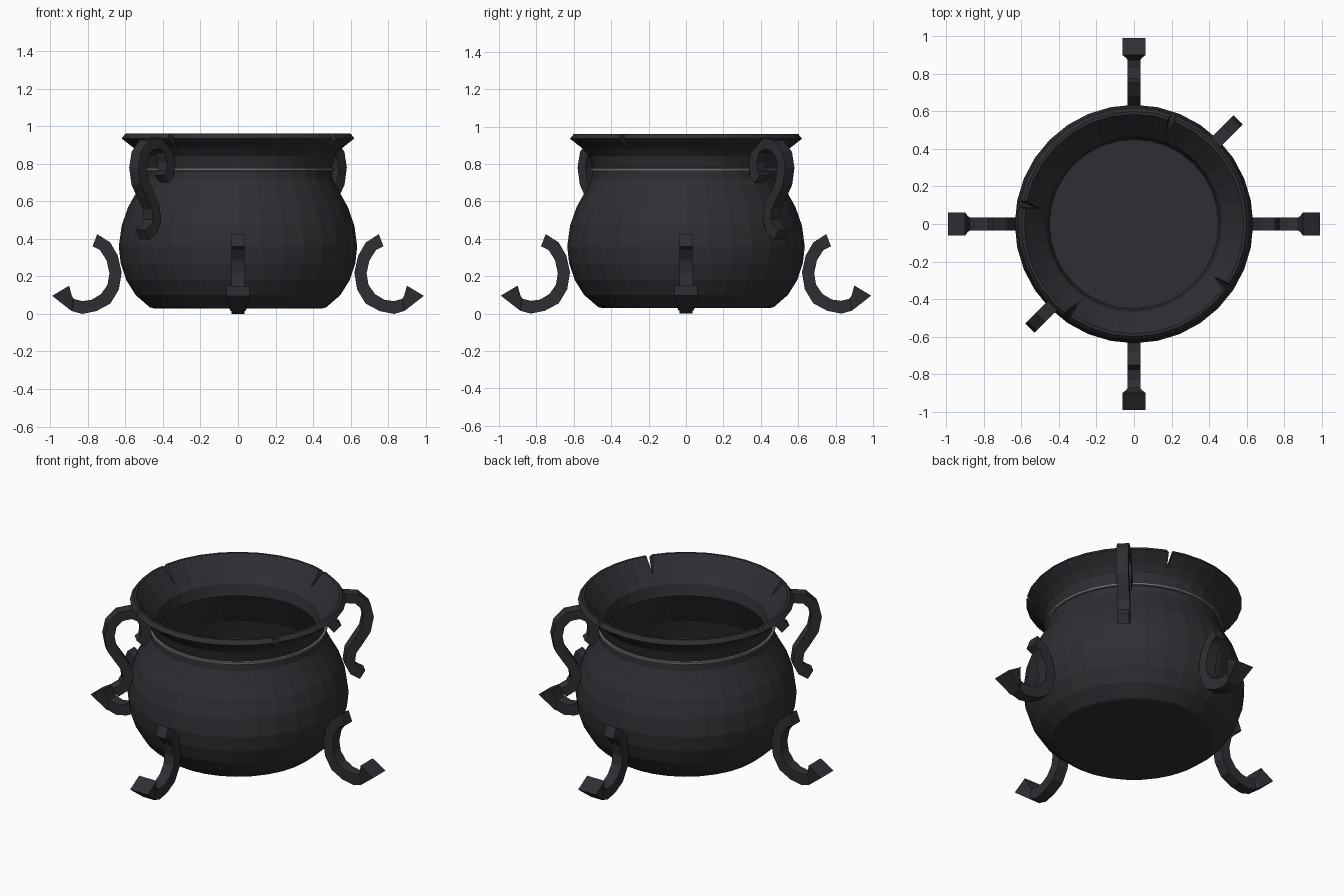
import bpy, bmesh, math
from mathutils import Matrix, Vector

if "Cube" in bpy.data.objects:
    bpy.data.objects.remove(bpy.data.objects["Cube"])


def material(name, rgb):
    m = bpy.data.materials.new(name)
    m.diffuse_color = (*rgb, 1)
    m.use_nodes = True
    m.node_tree.nodes["Principled BSDF"].inputs["Base Color"].default_value = m.diffuse_color
    return m


IRON = material("dark_iron", (0.03, 0.027, 0.033))
STEEL = material("worn_edge", (0.16, 0.16, 0.16))
SEGS = 32


def finish(name, bm, mat):
    bmesh.ops.recalc_face_normals(bm, faces=bm.faces)
    me = bpy.data.meshes.new(name)
    bm.to_mesh(me)
    bm.free()
    me.materials.append(mat)
    ob = bpy.data.objects.new(name, me)
    bpy.context.collection.objects.link(ob)
    return ob


def lathe(name, profile, mat, closed=False):
    """Revolve (radius, z) points around the z axis."""
    bm = bmesh.new()
    rings = []
    for r, z in profile:
        rings.append([bm.verts.new((r * math.cos(math.tau * i / SEGS),
                                    r * math.sin(math.tau * i / SEGS), z))
                      for i in range(SEGS)])
    pairs = list(zip(rings, rings[1:]))
    if closed:
        pairs.append((rings[-1], rings[0]))
    else:
        bm.faces.new(rings[0])
        bm.faces.new(rings[-1])
    for a, b in pairs:
        for i in range(SEGS):
            j = (i + 1) % SEGS
            bm.faces.new((a[i], a[j], b[j], b[i]))
    return finish(name, bm, mat)


def strap(name, sections, angle, mat):
    """Bar in a radial plane; sections are (outer point, inner point, half width)."""
    bm = bmesh.new()
    rings = []
    for (r0, z0), (r1, z1), w in sections:
        rings.append([bm.verts.new(p) for p in
                      ((r0, -w, z0), (r0, w, z0), (r1, w, z1), (r1, -w, z1))])
    for a, b in zip(rings, rings[1:]):
        for i in range(4):
            j = (i + 1) % 4
            bm.faces.new((a[i], a[j], b[j], b[i]))
    bm.faces.new(rings[0])
    bm.faces.new(rings[-1])
    bm.transform(Matrix.Rotation(angle, 4, 'Z'))
    return finish(name, bm, mat)


def path_sections(path, thick, half_width):
    """Give a centre line an even thickness."""
    pts = [Vector(p) for p in path]
    out = []
    for i, p in enumerate(pts):
        t = (pts[min(i + 1, len(pts) - 1)] - pts[max(i - 1, 0)]).normalized()
        n = Vector((-t.y, t.x)) * thick / 2
        out.append((tuple(p + n), tuple(p - n), half_width))
    return out


# Hollow pot: outside from the base to the rim, then down the inside
pot = lathe("pot", [
    (0.45, 0.03), (0.47, 0.035), (0.545, 0.10), (0.595, 0.18), (0.625, 0.27),
    (0.635, 0.36), (0.62, 0.47), (0.585, 0.57), (0.54, 0.65), (0.505, 0.72),
    (0.50, 0.78), (0.515, 0.84), (0.55, 0.88), (0.62, 0.935), (0.60, 0.96),
    (0.585, 0.96), (0.52, 0.88), (0.47, 0.82), (0.455, 0.75), (0.50, 0.66),
    (0.56, 0.54), (0.59, 0.42), (0.585, 0.28), (0.54, 0.16), (0.47, 0.085),
    (0.45, 0.07)], IRON)

# V-shaped cracks cut into the rim
for deg in (70, 170, -126, -34):
    bm = bmesh.new()
    tri = ((-0.03, 1.0), (0.025, 1.0), (0.005, 0.87))
    ends = [[bm.verts.new((r, y, z)) for y, z in tri] for r in (0.45, 0.70)]
    for f in ends:
        bm.faces.new(f)
    for i in range(3):
        j = (i + 1) % 3
        bm.faces.new((ends[0][i], ends[0][j], ends[1][j], ends[1][i]))
    bm.transform(Matrix.Rotation(math.radians(deg), 4, 'Z'))
    cutter = finish("crack_cutter", bm, IRON)
    cutter.hide_render = True
    cutter.hide_set(True)
    mod = pot.modifiers.new("crack", 'BOOLEAN')
    mod.operation = 'DIFFERENCE'
    mod.solver = 'EXACT'
    mod.object = cutter

# Thin bright band around the neck
lathe("neck_band", [(0.49, 0.76), (0.513, 0.763), (0.513, 0.777), (0.49, 0.78)],
      STEEL, closed=True)

# Four C-shaped legs ending in flared feet
LEG = [((0.75, 0.425), (0.775, 0.36), 0.035),
       ((0.68, 0.38), (0.735, 0.34), 0.035),
       ((0.64, 0.31), (0.70, 0.285), 0.035),
       ((0.62, 0.22), (0.685, 0.215), 0.035),
       ((0.635, 0.13), (0.695, 0.155), 0.035),
       ((0.68, 0.055), (0.73, 0.105), 0.035),
       ((0.755, 0.015), (0.78, 0.075), 0.035),
       ((0.83, 0.0), (0.83, 0.068), 0.035),
       ((0.885, 0.015), (0.875, 0.08), 0.035),
       ((0.89, 0.018), (0.885, 0.095), 0.042),
       ((0.99, 0.096), (0.90, 0.15), 0.062)]
for i, side in enumerate(("right", "back", "left", "front")):
    strap(side + "_leg", LEG, i * math.pi / 2, IRON)

# Two S-shaped handles on one diagonal
HANDLE = [(0.575, 0.72), (0.545, 0.75), (0.54, 0.81), (0.565, 0.88), (0.62, 0.91),
          (0.69, 0.90), (0.74, 0.85), (0.755, 0.78), (0.74, 0.70), (0.695, 0.63),
          (0.655, 0.57), (0.645, 0.50), (0.67, 0.45), (0.72, 0.42)]
for name, deg in (("back_handle", 45), ("front_handle", 225)):
    strap(name, path_sections(HANDLE, 0.06, 0.035), math.radians(deg), IRON)
